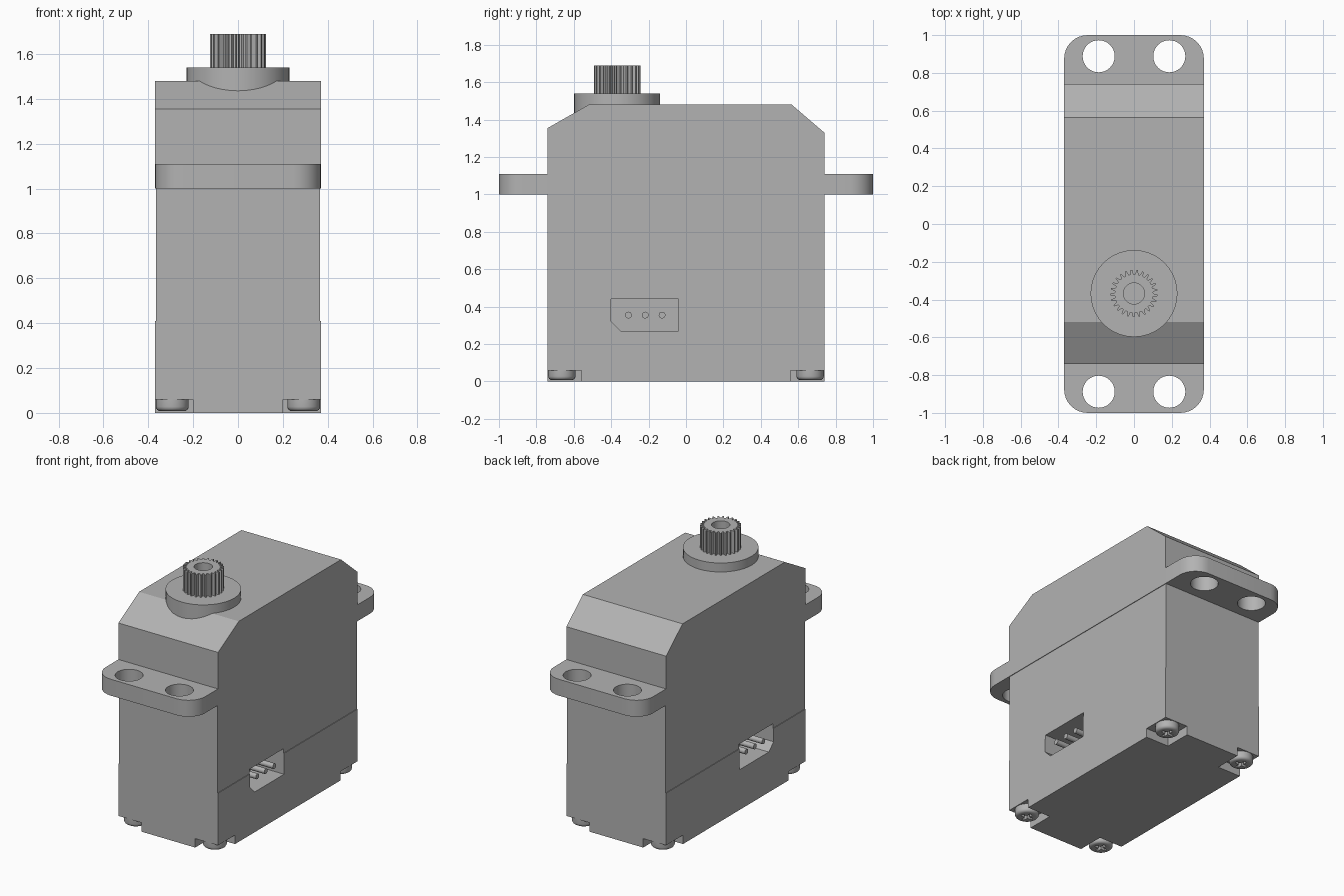
import bpy, bmesh
from math import sin, cos, pi, radians
from mathutils import Matrix

cube = bpy.data.objects.get("Cube")
if cube:
    bpy.data.objects.remove(cube, do_unlink=True)

GREY = (0.45, 0.45, 0.45, 1)
grey = bpy.data.materials.new("servo grey")
grey.use_nodes = True
grey.diffuse_color = GREY
grey.node_tree.nodes["Principled BSDF"].inputs["Base Color"].default_value = GREY


def prism(name, outline, depth, matrix=Matrix()):
    """Extrude a counter-clockwise XY outline upward, then place it."""
    bm = bmesh.new()
    base = bm.faces.new([bm.verts.new((x, y, 0)) for x, y in outline])
    new = bmesh.ops.extrude_face_region(bm, geom=[base])["geom"]
    top = [v for v in new if isinstance(v, bmesh.types.BMVert)]
    bmesh.ops.translate(bm, verts=top, vec=(0, 0, depth))
    bmesh.ops.recalc_face_normals(bm, faces=bm.faces)
    bm.transform(matrix)
    mesh = bpy.data.meshes.new(name)
    bm.to_mesh(mesh)
    bm.free()
    mesh.materials.append(grey)
    obj = bpy.data.objects.new(name, mesh)
    bpy.context.collection.objects.link(obj)
    return obj


def ring(radius, sides, cx=0, cy=0):
    return [(cx + radius * cos(2 * pi * i / sides), cy + radius * sin(2 * pi * i / sides))
            for i in range(sides)]


def cylinder(name, radius, x, y, low, high, sides=32):
    return prism(name, ring(radius, sides, x, y), high - low, Matrix.Translation((0, 0, low)))


def box(name, x0, x1, y0, y1, z0, z1):
    return prism(name, [(x0, y0), (x1, y0), (x1, y1), (x0, y1)], z1 - z0,
                 Matrix.Translation((0, 0, z0)))


def side_prism(name, outline, x0, x1):
    """Extrude an outline given in (y, z) along x."""
    turn = Matrix(((0, 0, 1, x0), (1, 0, 0, 0), (0, 1, 0, 0), (0, 0, 0, 1)))
    return prism(name, outline, x1 - x0, turn)


def activate(obj):
    bpy.ops.object.select_all(action='DESELECT')
    obj.select_set(True)
    bpy.context.view_layer.objects.active = obj


def cut(obj, cutters):
    activate(obj)
    for cutter in cutters:
        mod = obj.modifiers.new("cut", 'BOOLEAN')
        mod.operation, mod.solver, mod.object = 'DIFFERENCE', 'EXACT', cutter
        bpy.ops.object.modifier_apply(modifier=mod.name)
        bpy.data.objects.remove(cutter, do_unlink=True)


def smooth(obj, angle=35):
    activate(obj)
    bpy.ops.object.shade_smooth_by_angle(angle=radians(angle))


W, L = 0.37, 0.74            # half width and half length of the case
SIDES = (-1, 1)
CORNERS = [(sx, sy) for sx in SIDES for sy in SIDES]

# Upper case with sloped ends, slightly inset middle case, lower case
side_prism("upper_case", [(-L, 1), (L, 1), (L, 1.33), (0.565, 1.48), (-0.52, 1.48), (-L, 1.355)], -W, W)
middle = box("middle_case", -W + 0.004, W - 0.004, -L, L, 0.41, 1)
lower = box("lower_case", -W, W, -L, L, 0, 0.41)

# Connector sockets on both sides, each with a clipped corner and three pins
SOCKET = [(-0.35, 0.27), (-0.04, 0.27), (-0.04, 0.44), (-0.4, 0.44), (-0.4, 0.32)]
FLOOR = 0.17
for part in (middle, lower):
    cut(part, [side_prism("socket_cutter", SOCKET, min(s * FLOOR, s * 0.5), max(s * FLOOR, s * 0.5))
               for s in SIDES])
for s, label in zip(SIDES, ("right", "left")):
    for i in range(3):
        start, end = sorted((s * (FLOOR - 0.01), s * (W - 0.01)))
        smooth(side_prism(f"{label}_pin_{i + 1}", ring(0.018, 16, -0.308 + 0.09 * i, 0.355), start, end))

# Corner notches for the screws
cut(lower, [box("notch_cutter", min(sx * 0.2, sx * 0.5), max(sx * 0.2, sx * 0.5),
                min(sy * 0.56, sy * 0.9), max(sy * 0.56, sy * 0.9), -0.1, 0.06)
            for sx, sy in CORNERS])

# Screws with rounded heads and cross recesses
for n, (sx, sy) in enumerate(CORNERS, 1):
    x, y = sx * 0.293, sy * 0.664
    head = cylinder(f"screw_{n}", 0.073, x, y, 0.008, 0.062)
    bm = bmesh.new()
    bm.from_mesh(head.data)
    rim = [e for e in bm.edges if all(v.co.z < 0.02 for v in e.verts)]
    bmesh.ops.bevel(bm, geom=rim, offset=0.02, segments=4, profile=0.5, affect='EDGES')
    bm.to_mesh(head.data)
    bm.free()
    a, b = 0.04, 0.01
    cross = [(a, -b), (a, b), (b, b), (b, a), (-b, a), (-b, b),
             (-a, b), (-a, -b), (-b, -b), (-b, -a), (b, -a), (b, -b)]
    cut(head, [prism("recess_cutter", cross, 0.08, Matrix.Translation((x, y, -0.045)))])
    smooth(head)

# Mounting ears with rounded outer corners and two holes each
R = 0.125
for s, label in zip(SIDES, ("front", "back")):
    arc = [(W - R + R * cos(t * pi / 16), 1 - R + R * sin(t * pi / 16)) for t in range(9)]
    outline = [(W, L - 0.02)] + arc + [(-x, y) for x, y in reversed(arc)] + [(-W, L - 0.02)]
    ear = prism(f"{label}_ear", [(x * s, y * s) for x, y in outline], 0.11,
                Matrix.Translation((0, 0, 1)))
    cut(ear, [cylinder("hole_cutter", 0.085, sx * 0.187, s * 0.888, 0.9, 1.2) for sx in SIDES])
    smooth(ear)

# Shaft boss
SHAFT_Y = -0.368
smooth(cylinder("shaft_boss", 0.23, 0, SHAFT_Y, 1.35, 1.54, 40))

# Splined output shaft with a screw hole
TEETH = 25
spline = []
for i in range(TEETH):
    for step, radius in ((0, 0.102), (0.35, 0.102), (0.55, 0.125), (0.8, 0.125)):
        angle = 2 * pi * (i + step) / TEETH
        spline.append((radius * cos(angle), SHAFT_Y + radius * sin(angle)))
shaft = prism("output_shaft", spline, 0.16, Matrix.Translation((0, 0, 1.53)))
cut(shaft, [cylinder("bore_cutter", 0.056, 0, SHAFT_Y, 1.54, 1.8)])
smooth(shaft, 25)
